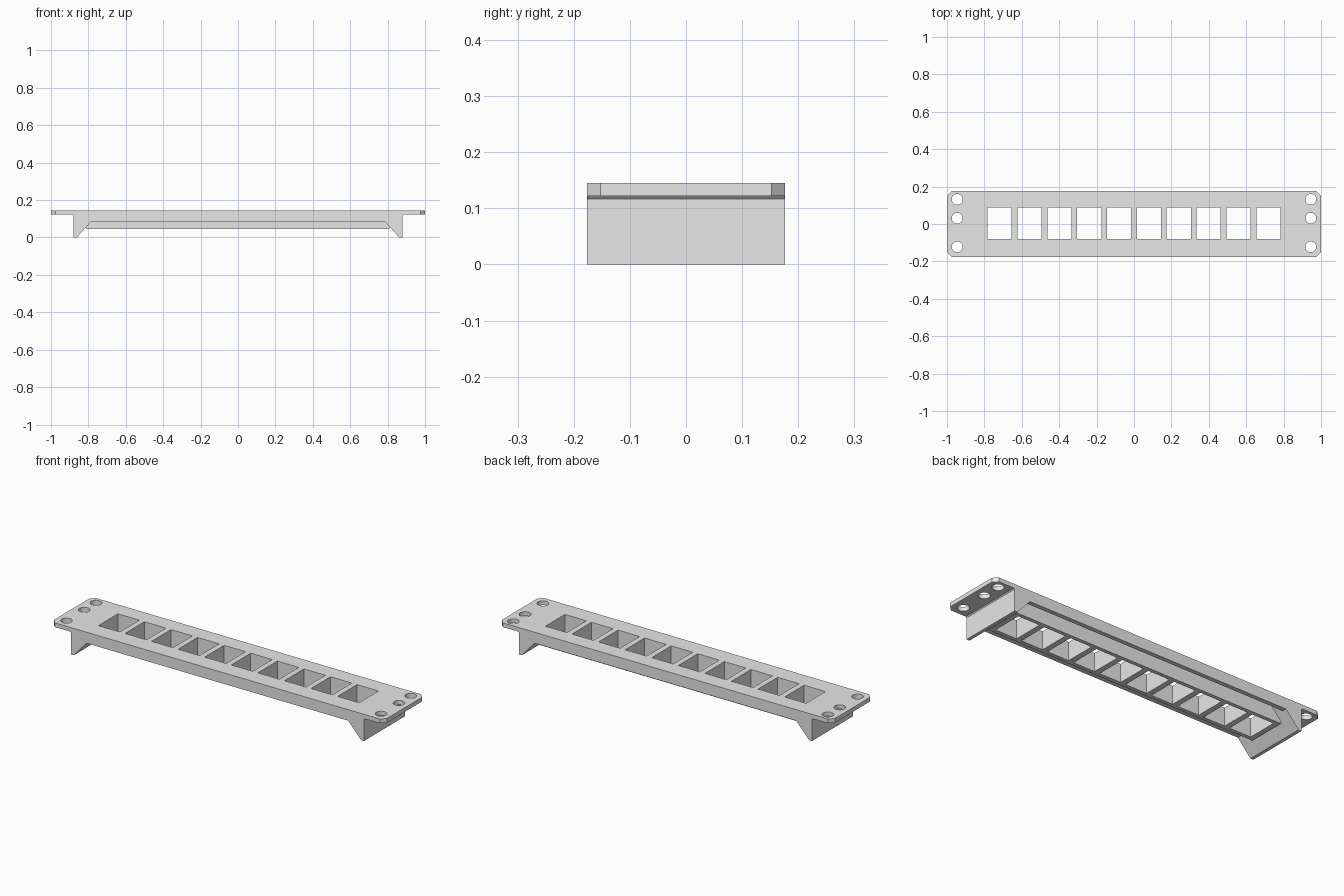
import bpy, bmesh, math
from mathutils import Vector

cube = bpy.data.objects.get("Cube")
if cube:
    bpy.data.objects.remove(cube, do_unlink=True)

grey = bpy.data.materials.new("light_grey")
grey.use_nodes = True
grey.diffuse_color = (0.8, 0.8, 0.8, 1)
grey.node_tree.nodes["Principled BSDF"].inputs["Base Color"].default_value = grey.diffuse_color

HALF_DEPTH = 0.176
TOP, PLATE_BOTTOM, RAIL_BOTTOM = 0.145, 0.122, 0.085


def finish(name, bm):
    bmesh.ops.recalc_face_normals(bm, faces=bm.faces)
    mesh = bpy.data.meshes.new(name)
    bm.to_mesh(mesh)
    bm.free()
    mesh.materials.append(grey)
    obj = bpy.data.objects.new(name, mesh)
    bpy.context.collection.objects.link(obj)
    return obj


def prism(half_profile, half_depth):
    """Mirror an x-z half profile across x = 0 and extrude it along y."""
    pts = half_profile + [(-x, z) for x, z in reversed(half_profile)]
    bm = bmesh.new()
    face = bm.faces.new([bm.verts.new((x, -half_depth, z)) for x, z in pts])
    new = bmesh.ops.extrude_face_region(bm, geom=[face])["geom"]
    verts = [v for v in new if isinstance(v, bmesh.types.BMVert)]
    bmesh.ops.translate(bm, verts=verts, vec=(0, 2 * half_depth, 0))
    return bm


def add_box(bm, centre, size):
    made = bmesh.ops.create_cube(bm, size=1)["verts"]
    for v in made:
        v.co = Vector(a * b for a, b in zip(v.co, size)) + Vector(centre)


def combine(target, other, operation):
    other.hide_render = True
    mod = target.modifiers.new(operation.lower(), 'BOOLEAN')
    mod.operation, mod.solver, mod.object = operation, 'EXACT', other
    bpy.context.view_layer.objects.active = target
    bpy.ops.object.modifier_apply(modifier=mod.name)
    bpy.data.objects.remove(other, do_unlink=True)


def slope_x(z):
    """Inner sloping face of the end feet."""
    return 0.862 - 0.906 * z


# Panel with mounting flanges, wedge feet and long side rails
bm = prism([(1, TOP), (1, PLATE_BOTTOM), (0.885, PLATE_BOTTOM), (0.88, 0.117),
            (0.88, 0), (slope_x(0), 0), (slope_x(RAIL_BOTTOM), RAIL_BOTTOM)], HALF_DEPTH)
corners = [e for e in bm.edges
           if all(abs(v.co.x) > 0.99 for v in e.verts)
           and abs(e.verts[0].co.z - e.verts[1].co.z) > 0.01]
bmesh.ops.bevel(bm, geom=corners, offset=0.024, segments=1, affect='EDGES')
panel = finish("port_panel", bm)

# Hollow underside between the rails
low = RAIL_BOTTOM - 0.02
pocket = prism([(slope_x(PLATE_BOTTOM), PLATE_BOTTOM), (slope_x(low), low)], 0.152)
combine(panel, finish("pocket_cutter", pocket), 'DIFFERENCE')

# Central block surrounding the ports
bm = bmesh.new()
add_box(bm, (0, 0.004, 0.0875), (1.62, 0.208, 0.085))
combine(panel, finish("port_block", bm), 'UNION')

# Ten square ports
bm = bmesh.new()
for i in range(10):
    add_box(bm, ((i - 4.5) * 0.1596, 0.004, 0.1), (0.129, 0.167, 0.4))
combine(panel, finish("port_cutter", bm), 'DIFFERENCE')

# Three screw holes in each flange
bm = bmesh.new()
for side in (-1, 1):
    for y in (0.132, 0.031, -0.122):
        made = bmesh.ops.create_cone(bm, cap_ends=True, segments=32,
                                     radius1=0.029, radius2=0.029, depth=0.2)["verts"]
        bmesh.ops.translate(bm, verts=made, vec=(side * 0.945, y, TOP))
combine(panel, finish("screw_hole_cutter", bm), 'DIFFERENCE')

# Smooth hole walls, crisp edges everywhere else
panel.select_set(True)
bpy.context.view_layer.objects.active = panel
bpy.ops.object.shade_smooth_by_angle(angle=math.radians(30))
